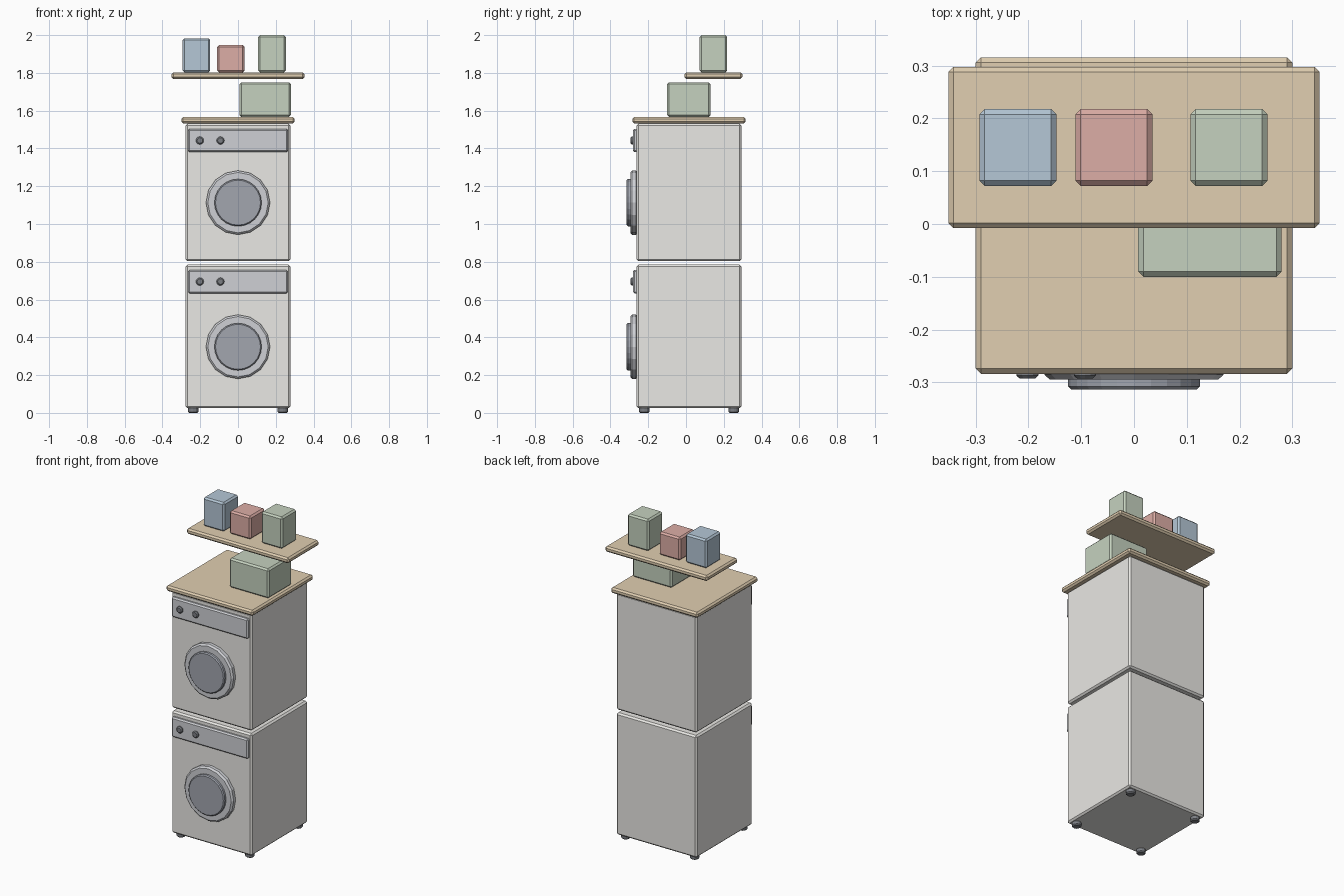
import bpy
from math import radians

if "Cube" in bpy.data.objects:
    bpy.data.objects.remove(bpy.data.objects["Cube"])


def material(name, rgb):
    m = bpy.data.materials.new(name)
    m.diffuse_color = (*rgb, 1)
    m.use_nodes = True
    m.node_tree.nodes["Principled BSDF"].inputs["Base Color"].default_value = m.diffuse_color
    return m


WHITE = material("enamel", (0.82, 0.81, 0.78))
PANEL = material("panel_grey", (0.62, 0.63, 0.66))
GLASS = material("dark_glass", (0.36, 0.38, 0.43))
DARK = material("dark_plastic", (0.2, 0.21, 0.23))
WOOD = material("wood", (0.75, 0.62, 0.44))
BLUE = material("blue", (0.46, 0.57, 0.67))
RED = material("red", (0.72, 0.42, 0.38))
GREEN = material("green", (0.56, 0.64, 0.52))


def finish(ob, name, mat, bevel):
    ob.name = name
    ob.data.materials.append(mat)
    if bevel:
        mod = ob.modifiers.new("chamfer", "BEVEL")
        mod.width = bevel
        mod.segments = 1
        mod.limit_method = "ANGLE"
        mod.angle_limit = radians(40)
    return ob


def box(name, x, y, z, mat, bevel=0.01):
    """Chamfered box from (min, max) ranges."""
    bpy.ops.mesh.primitive_cube_add(size=1, location=[sum(r) / 2 for r in (x, y, z)])
    ob = bpy.context.object
    ob.scale = [r[1] - r[0] for r in (x, y, z)]
    bpy.ops.object.transform_apply(location=False, rotation=False)
    return finish(ob, name, mat, bevel)


def disc(name, x, z, y, radius, sides, mat, bevel):
    """Cylinder along y, from y[0] to y[1]."""
    bpy.ops.mesh.primitive_cylinder_add(vertices=sides, radius=radius, depth=y[1] - y[0],
                                        location=(x, sum(y) / 2, z), rotation=(radians(90), 0, 0))
    return finish(bpy.context.object, name, mat, bevel)


# Two stacked machines
CY = 0.016
for tag, z0, z1, door_z in (("lower", 0.025, 0.785, 0.35), ("upper", 0.803, 1.532, 1.113)):
    box(tag + "_body", (-0.277, 0.277), (CY - 0.277, CY + 0.277), (z0, z1), WHITE)
    box(tag + "_control_panel", (-0.264, 0.264), (-0.281, -0.255), (z1 - 0.152, z1 - 0.028), PANEL, 0.008)
    for i, x in enumerate((-0.202, -0.093)):
        disc(f"{tag}_knob_{i + 1}", x, z1 - 0.09, (-0.293, -0.27), 0.021, 12, DARK, 0.006)
    disc(tag + "_door_ring", 0, door_z, (-0.295, -0.255), 0.17, 16, PANEL, 0.01)
    disc(tag + "_door_glass", 0, door_z, (-0.314, -0.28), 0.125, 24, GLASS, 0.006)

# Feet
for i, x in enumerate((-0.237, 0.237)):
    for j, y in enumerate((CY - 0.237, CY + 0.237)):
        bpy.ops.mesh.primitive_cylinder_add(vertices=12, radius=0.027, depth=0.035, location=(x, y, 0.0175))
        finish(bpy.context.object, f"foot_{i}{j}", DARK, 0.006)

# Worktop with a storage box
box("worktop", (-0.3, 0.3), (-0.284, 0.316), (1.532, 1.567), WOOD)
box("storage_box", (0.008, 0.28), (-0.1, 0.13), (1.567, 1.75), GREEN)

# Wall shelf with three containers
box("shelf", (-0.352, 0.352), (-0.008, 0.298), (1.768, 1.803), WOOD)
for name, x, top, mat in (("blue_container", -0.22, 1.983, BLUE),
                          ("red_container", -0.038, 1.947, RED),
                          ("green_container", 0.18, 2.0, GREEN)):
    box(name, (x - 0.073, x + 0.073), (0.072, 0.218), (1.803, top), mat)
